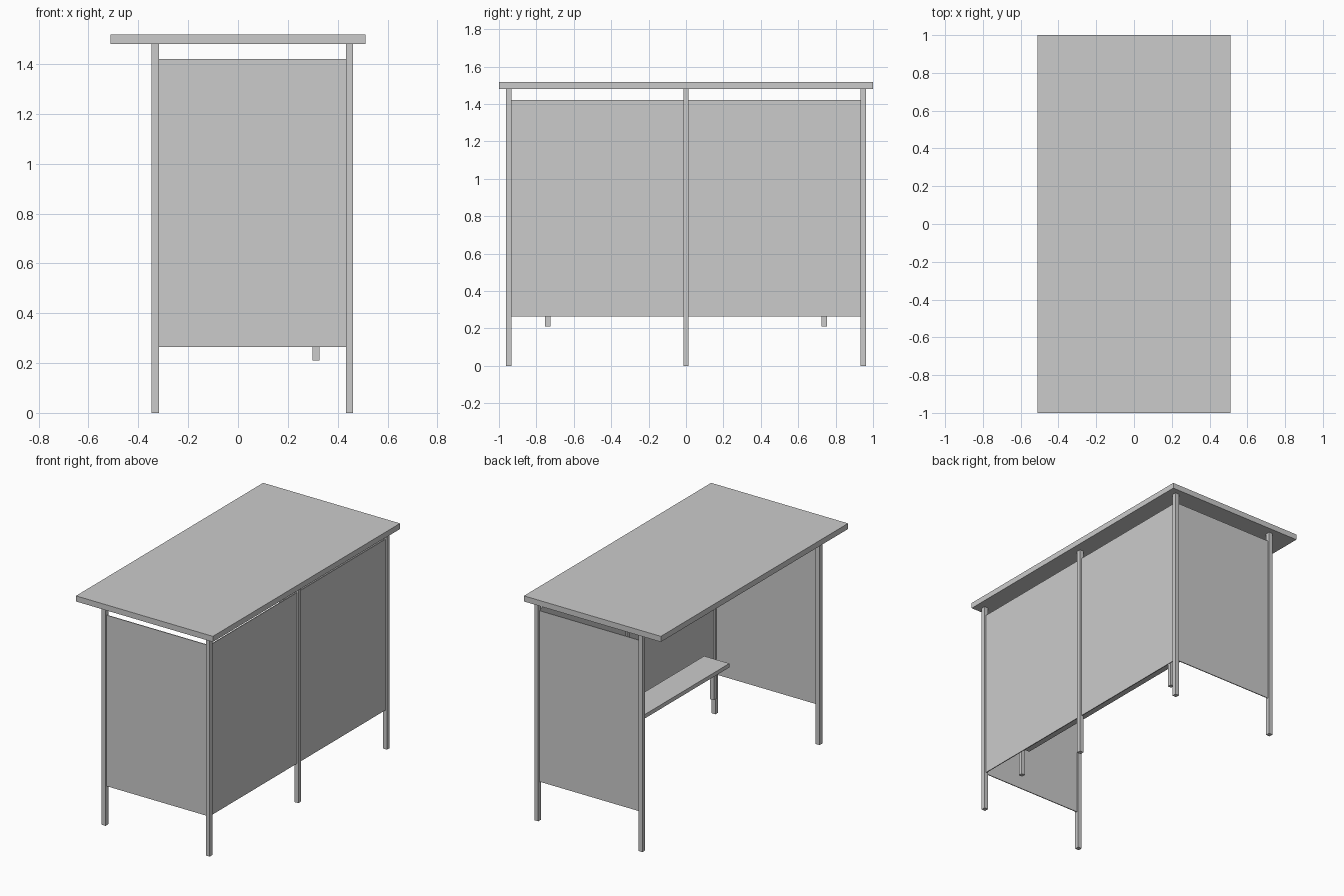
import bpy

if "Cube" in bpy.data.objects:
    bpy.data.objects.remove(bpy.data.objects["Cube"])


def box(name, x, y, z):
    """Box from (min, max) ranges on each axis."""
    bpy.ops.mesh.primitive_cube_add(
        size=1, location=[(a + b) / 2 for a, b in (x, y, z)])
    ob = bpy.context.object
    ob.name = name
    ob.scale = [b - a for a, b in (x, y, z)]
    bpy.ops.object.transform_apply(location=False, rotation=False, scale=True)
    return ob


def around(centre, width):
    return (centre - width / 2, centre + width / 2)


POST, GLASS = 0.029, 0.006
X_OPEN, X_BACK, Y_END = -0.332, 0.447, 0.947
ROOF_Z, ROOF_TOP = 1.48, 1.518
PANEL_Z = (0.264, 1.42)
H = POST / 2

# Flat roof
box("roof", (-0.512, 0.512), (-1, 1), (ROOF_Z, ROOF_TOP))

# Five upright posts
for name, x, y in (("open_post_front", X_OPEN, -Y_END),
                   ("open_post_rear", X_OPEN, Y_END),
                   ("wall_post_front", X_BACK, -Y_END),
                   ("wall_post_middle", X_BACK, 0),
                   ("wall_post_rear", X_BACK, Y_END)):
    box(name, around(x, POST), around(y, POST), (0, ROOF_Z))

for side, label in ((-1, "front"), (1, "rear")):
    # End panels between the corner posts
    box("end_panel_" + label, (X_OPEN + H, X_BACK - H),
        around(side * Y_END, GLASS), PANEL_Z)
    # Long wall panels either side of the middle post
    box("wall_panel_" + label, around(X_BACK, GLASS),
        sorted((side * H, side * (Y_END - H))), PANEL_Z)
    # Short bench legs
    box("bench_leg_" + label, around(0.313, 0.027),
        around(side * 0.739, 0.028), (0.21, 0.433))

# Bench seat
box("bench_seat", (0.22, 0.408), (-0.777, 0.777), (0.433, 0.46))
